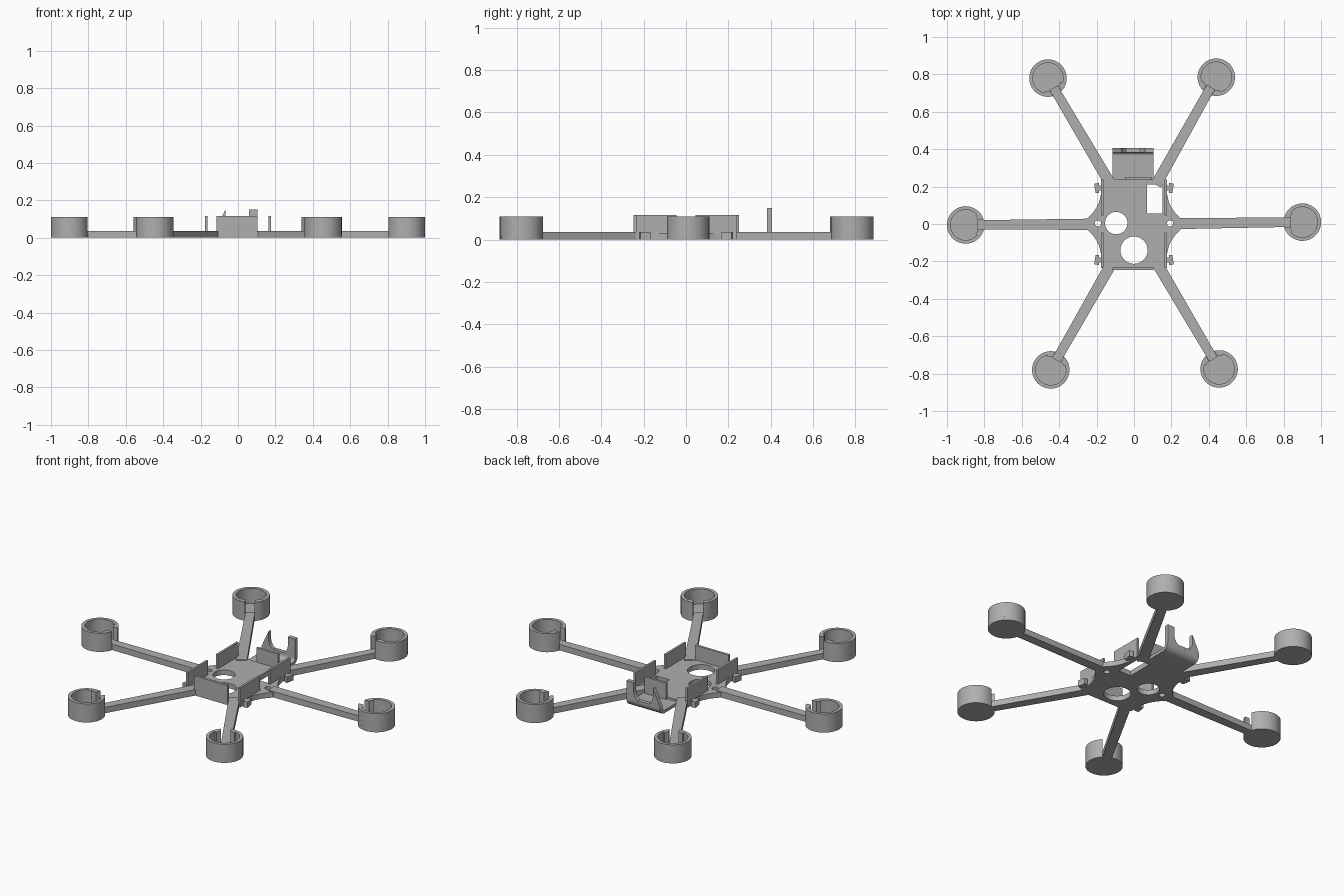
import bpy, bmesh
from math import sin, cos, pi, atan2, hypot, radians
from mathutils import Matrix

cube = bpy.data.objects.get("Cube")
if cube:
    bpy.data.objects.remove(cube, do_unlink=True)

gray = bpy.data.materials.new("matte gray")
gray.use_nodes = True
color = (0.43, 0.43, 0.43, 1)
gray.diffuse_color = color
gray.node_tree.nodes["Principled BSDF"].inputs["Base Color"].default_value = color

PLATE, ARM, WALL, CUP = 0.03, 0.035, 0.115, 0.11


def prism(name, outline, z0, z1, matrix=Matrix()):
    """Extrude a flat outline between two heights."""
    bm = bmesh.new()
    face = bm.faces.new([bm.verts.new((x, y, z0)) for x, y in outline])
    top = bmesh.ops.extrude_face_region(bm, geom=[face])["geom"]
    bmesh.ops.translate(bm, vec=(0, 0, z1 - z0),
                        verts=[v for v in top if isinstance(v, bmesh.types.BMVert)])
    bmesh.ops.recalc_face_normals(bm, faces=bm.faces)
    bm.transform(matrix)
    mesh = bpy.data.meshes.new(name)
    bm.to_mesh(mesh)
    bm.free()
    mesh.materials.append(gray)
    obj = bpy.data.objects.new(name, mesh)
    bpy.context.collection.objects.link(obj)
    return obj


def rect(x0, x1, y0, y1):
    return [(x0, y0), (x1, y0), (x1, y1), (x0, y1)]


def arc(cx, cy, r, a0, a1, n):
    return [(cx + r * cos(a0 + (a1 - a0) * i / n), cy + r * sin(a0 + (a1 - a0) * i / n))
            for i in range(n + 1)]


def circle(cx, cy, r, n=40):
    return arc(cx, cy, r, 0, 2 * pi, n)[:-1]


def smooth(obj):
    bpy.ops.object.select_all(action="DESELECT")
    obj.select_set(True)
    bpy.context.view_layer.objects.active = obj
    bpy.ops.object.shade_smooth_by_angle(angle=radians(30))


def cut(target, outline):
    cutter = prism("hole_cutter", outline, -0.1, 0.3)
    cutter.hide_render = True
    cutter.hide_set(True)
    mod = target.modifiers.new("hole", "BOOLEAN")
    mod.object, mod.operation, mod.solver = cutter, "DIFFERENCE", "EXACT"


# Hub plate with flared ears that sweep into the side arms
flare = [(0.175 + 0.075 * (1 - i / 8) ** 2.5, 0.028 + 0.172 * i / 8) for i in range(9)]
quarter = flare + [(0.175, 0.225), (0.16, 0.24)]
right_half = [(x, -y) for x, y in reversed(quarter)] + quarter
outline = right_half + [(-x, -y) for x, y in right_half]
hub = prism("hub_plate", outline, 0, PLATE)
cut(hub, circle(-0.095, 0.005, 0.06))
cut(hub, circle(0, -0.14, 0.073))
cut(hub, rect(0.07, 0.152, 0.055, 0.21))
for side in (-1, 1):
    cut(hub, circle(side * 0.193, 0.003, 0.017, 20))
smooth(hub)

# Walls around the hub
prism("front_wall", rect(-0.115, 0.105, -0.247, -0.233), 0, WALL)
prism("back_wall", rect(-0.045, 0.097, 0.236, 0.25), 0, WALL)
for side, label in ((-1, "right"), (1, "left")):
    for y0, y1, end in ((-0.235, -0.045, "front"), (0.045, 0.238, "back")):
        prism(f"{label}_{end}_side_wall",
              rect(*sorted((side * 0.164, side * 0.177)), y0, y1), 0, WALL)
    # Small hooks on the hub edges
    for end in (-1, 1):
        hook = [(0.17, 0.18), (0.187, 0.18), (0.187, 0.167), (0.205, 0.167),
                (0.213, 0.215), (0.187, 0.22), (0.187, 0.205), (0.17, 0.205)]
        prism(f"{label}_hook", [(side * x, end * y) for x, y in hook], 0, ARM)

# Arms and motor cups
centers = [(0.9, 0.01), (0.44, 0.785), (-0.46, 0.78),
           (-0.9, -0.005), (-0.445, -0.78), (0.455, -0.775)]
for i, (cx, cy) in enumerate(centers):
    reach = hypot(cx, cy)
    turn = Matrix.Rotation(atan2(cy, cx), 4, "Z")
    start = 0.24 if i % 3 else 0.215
    prism(f"arm_{i + 1}", [(start, -0.03), (reach - 0.06, -0.025),
                           (reach - 0.06, 0.025), (start, 0.03)], 0, ARM, turn)
    place = Matrix.Translation((cx, cy, 0)) @ turn
    smooth(prism(f"cup_floor_{i + 1}", circle(0, 0, 0.1, 64), 0, 0.02, place))
    # Open ring, thicker beside the slot that faces the arm
    gap, step = 0.27, 0.75
    ring = arc(0, 0, 0.1, -pi + gap, pi - gap, 56)
    ring += arc(0, 0, 0.071, pi - gap * 1.35, pi - step, 6)
    ring += arc(0, 0, 0.081, pi - step, -pi + step, 40)
    ring += arc(0, 0, 0.071, -pi + step, -pi + gap * 1.35, 6)
    smooth(prism(f"cup_wall_{i + 1}", ring, 0.02, CUP, place))

# Rear tray that bends upward: side profile swept across x
sideways = Matrix(((0, 0, 1, 0), (1, 0, 0, 0), (0, 1, 0, 0), (0, 0, 0, 1)))
tray = [(0.23, 0)] + arc(0.365, 0.042, 0.042, -pi / 2, 0, 10) + [(0.407, 0.05), (0.383, 0.05)]
tray += arc(0.365, 0.036, 0.018, 0, -pi / 2, 8) + [(0.23, 0.018)]
tray_obj = prism("rear_tray", tray, -0.115, 0.105, sideways)
smooth(tray_obj)

# Upright mount with a U-shaped opening, cut through tray bend as well
upright = Matrix(((1, 0, 0, 0), (0, 0, 1, 0), (0, 1, 0, 0), (0, 0, 0, 1)))
fork = [(-0.115, 0.05), (0.105, 0.05), (0.105, 0.15), (0.058, 0.15)]
fork += arc(-0.005, 0.101, 0.063, 0, -pi, 24) + [(-0.068, 0.15)]
fork_obj = prism("rear_mount", fork, 0.383, 0.407, upright)
smooth(fork_obj)
